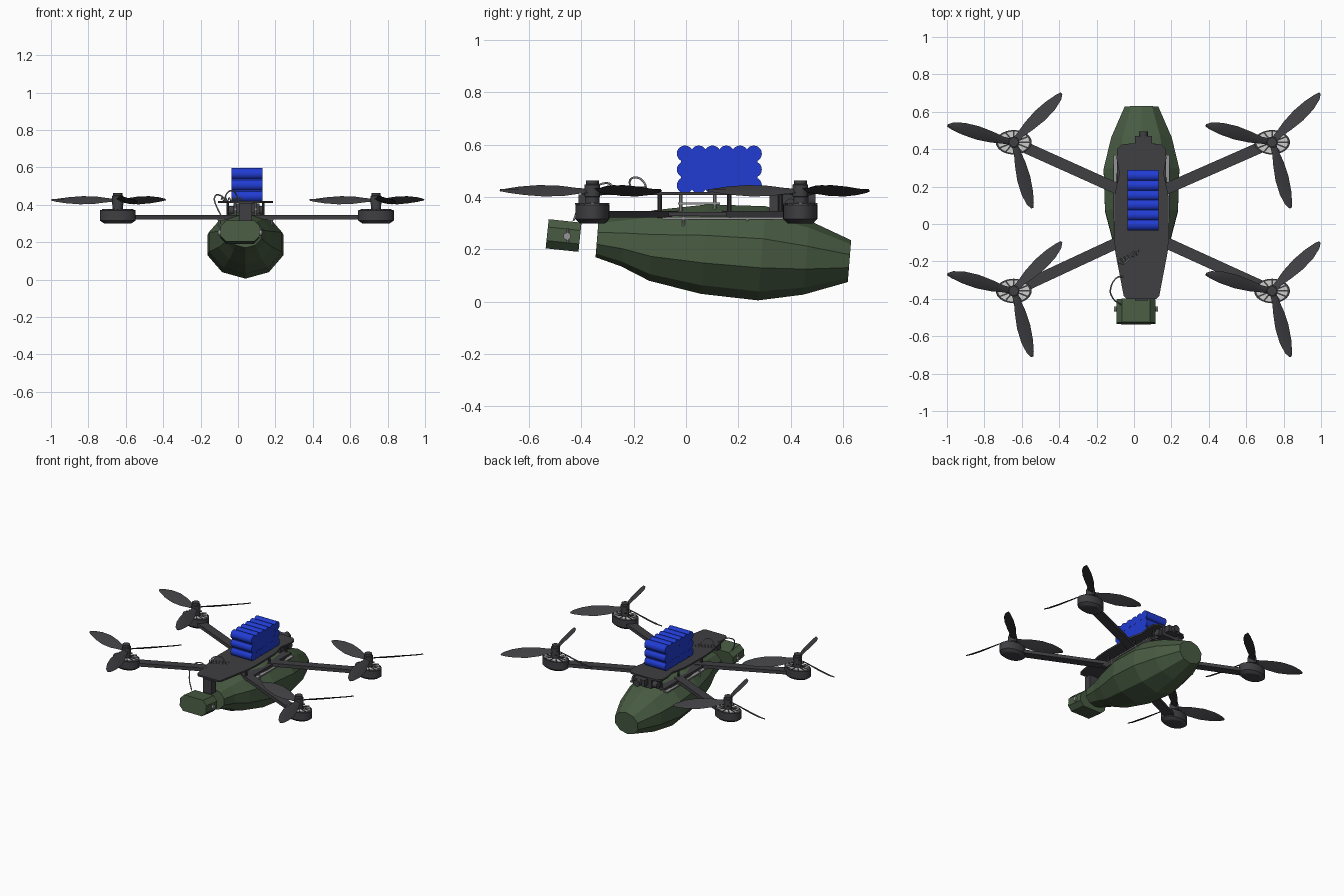
import bpy, bmesh, math
from mathutils import Vector, Matrix

if "Cube" in bpy.data.objects:
    bpy.data.objects.remove(bpy.data.objects["Cube"], do_unlink=True)

CX = 0.04  # centre line of the airframe


def material(name, rgb):
    m = bpy.data.materials.new(name)
    m.use_nodes = True
    m.diffuse_color = (*rgb, 1)
    m.node_tree.nodes["Principled BSDF"].inputs["Base Color"].default_value = (*rgb, 1)
    return m


GREEN = material("olive green", (0.065, 0.105, 0.055))
DARK = material("dark carbon", (0.05, 0.049, 0.055))
BLUE = material("battery blue", (0.015, 0.045, 0.65))
GREY = material("metal grey", (0.3, 0.3, 0.31))
WHITE = material("coil white", (0.62, 0.62, 0.6))


def finish(name, bm, mat, smooth=False):
    bmesh.ops.recalc_face_normals(bm, faces=bm.faces)
    me = bpy.data.meshes.new(name)
    bm.to_mesh(me)
    bm.free()
    me.materials.append(mat)
    ob = bpy.data.objects.new(name, me)
    bpy.context.collection.objects.link(ob)
    if smooth:
        bpy.ops.object.select_all(action='DESELECT')
        ob.select_set(True)
        bpy.context.view_layer.objects.active = ob
        bpy.ops.object.shade_smooth_by_angle(angle=math.radians(35))
    return ob


def loft(name, rings, mat, smooth=False):
    """Bridge rings of points and cap both ends."""
    bm = bmesh.new()
    loops = [[bm.verts.new(p) for p in r] for r in rings]
    n = len(loops[0])
    for a, b in zip(loops, loops[1:]):
        for i in range(n):
            j = (i + 1) % n
            bm.faces.new((a[i], a[j], b[j], b[i]))
    bm.faces.new(loops[0])
    bm.faces.new(loops[-1])
    return finish(name, bm, mat, smooth)


def box(name, centre, size, mat, turn=0.0):
    bm = bmesh.new()
    m = Matrix.Translation(centre) @ Matrix.Rotation(turn, 4, 'Z') @ Matrix.Diagonal((*size, 1))
    bmesh.ops.create_cube(bm, size=1, matrix=m)
    return finish(name, bm, mat)


def turned(name, x, y, profile, mat, ry=1.0, sides=24):
    """Upright turned part from (radius, height) pairs, squashed in y by ry."""
    angles = [2 * math.pi * i / sides for i in range(sides)]
    rings = [[(x + r * math.cos(a), y + ry * r * math.sin(a), z) for a in angles]
             for r, z in profile]
    return loft(name, rings, mat, True)


def rod(name, a, b, r, mat, sides=16):
    a, b = Vector(a), Vector(b)
    d = b - a
    bm = bmesh.new()
    m = Matrix.Translation((a + b) / 2) @ d.to_track_quat('Z', 'Y').to_matrix().to_4x4()
    bmesh.ops.create_cone(bm, cap_ends=True, segments=sides, radius1=r, radius2=r,
                          depth=d.length, matrix=m)
    return finish(name, bm, mat, True)


def cable(name, points, mat, r=0.004):
    cu = bpy.data.curves.new(name, 'CURVE')
    cu.dimensions = '3D'
    cu.bevel_depth = r
    cu.bevel_resolution = 1
    cu.resolution_u = 6
    s = cu.splines.new('BEZIER')
    s.bezier_points.add(len(points) - 1)
    for bp, p in zip(s.bezier_points, points):
        bp.co = p
        bp.handle_left_type = bp.handle_right_type = 'AUTO'
    cu.materials.append(mat)
    bpy.context.collection.objects.link(bpy.data.objects.new(name, cu))


# Ten sided payload body: y, bottom, top, horizontal radius
stations = [(-0.34, 0.17, 0.315, 0.09), (-0.24, 0.135, 0.33, 0.11), (-0.13, 0.08, 0.35, 0.15),
            (0.07, 0.03, 0.372, 0.205), (0.29, 0.005, 0.365, 0.213),
            (0.46, 0.027, 0.31, 0.17), (0.625, 0.075, 0.235, 0.095)]
rings = []
for y, lo, hi, rx in stations:
    zc, rz = (lo + hi) / 2, (hi - lo) / 2
    ring = []
    for i in range(10):
        a = math.pi * i / 5
        dz = rz * math.cos(a)
        ring.append((CX + rx * math.sin(a), y + 0.08 * dz, zc + dz))
    rings.append(ring)
loft("payload_body", rings, GREEN)

# Nose block with chamfered corners, pitched slightly down at the rear
half, tall, cut = 0.105, 0.056, 0.03
corner = [(half, tall - cut), (half - cut, tall), (cut - half, tall), (-half, tall - cut),
          (-half, cut - tall), (cut - half, -tall), (half - cut, -tall), (half, cut - tall)]
nose = loft("nose_block", [[(x, y, z) for x, z in corner] for y in (-0.063, 0.063)], GREEN)
nose.location = (0.011, -0.468, 0.253)
nose.rotation_euler.x = math.radians(-6)
for s in (-1, 1):
    rod("nose_pin", (0.011 + s * 0.1, -0.455, 0.25), (0.011 + s * 0.117, -0.455, 0.25), 0.014, GREY)
    rod("nose_clip", (0.011 + s * 0.108, -0.452, 0.225), (0.011 + s * 0.108, -0.452, 0.28), 0.005, GREY, 8)
box("nose_bracket", (CX, -0.385, 0.36), (0.07, 0.05, 0.1), DARK)

# Top deck: half outline mirrored about the centre line
outline = [(0.08, -0.4), (0.095, -0.385), (0.14, -0.15), (0.147, -0.06), (0.143, 0.16),
           (0.118, 0.27), (0.133, 0.35), (0.13, 0.4), (0.105, 0.425), (0.06, 0.43)]
outline = outline + [(-x, y) for x, y in reversed(outline)]
loft("top_deck", [[(CX + x, y, z) for x, y in outline] for z in (0.408, 0.42)], DARK)

# Lower frame, side rails, standoffs and bolts
box("lower_plate", (CX, 0.14, 0.335), (0.26, 0.46, 0.016), DARK)
for s in (-1, 1):
    box("side_rail", (CX + s * 0.135, 0.14, 0.319), (0.03, 0.46, 0.008), GREY)
    box("deck_rail", (CX + s * 0.055, 0.05, 0.376), (0.012, 0.16, 0.008), GREY)
    for y in (-0.1, 0.165, 0.36):
        rod("standoff", (CX + s * 0.095, y, 0.32), (CX + s * 0.095, y, 0.41), 0.008, DARK, 10)
    for y in (-0.01, 0.235):
        rod("frame_bolt", (CX + s * 0.14, y, 0.285), (CX + s * 0.14, y, 0.33), 0.006, GREY, 8)
    for y in (-0.02, 0.11):
        rod("deck_screw", (CX + s * 0.055, y, 0.345), (CX + s * 0.055, y, 0.408), 0.006, GREY, 8)

# Rear camera under the deck
box("rear_camera", (CX + 0.005, 0.375, 0.376), (0.14, 0.11, 0.062), DARK)
box("rear_camera_head", (CX + 0.01, 0.445, 0.39), (0.09, 0.05, 0.045), DARK)
rod("rear_lens", (CX + 0.01, 0.46, 0.39), (CX + 0.01, 0.495, 0.39), 0.024, DARK)
for s in (-1, 1):
    rod("camera_knob", (CX + s * 0.065, 0.4, 0.37), (CX + s * 0.1, 0.4, 0.37), 0.024, DARK)

# Battery: a ring of round cells around a core
cols, rows, r = 6, 3, 0.031
y0, y1, z0, z1 = -0.004, 0.259, 0.445, 0.566
for i in range(cols):
    for j in range(rows):
        if 0 < i < cols - 1 and 0 < j < rows - 1:
            continue
        y, z = y0 + (y1 - y0) * i / (cols - 1), z0 + (z1 - z0) * j / (rows - 1)
        rod("battery_cell", (-0.035, y, z), (0.131, y, z), r, BLUE, 20)
box("battery_core", (0.048, (y0 + y1) / 2, (z0 + z1) / 2), (0.164, y1 - y0 + 0.03, z1 - z0 + 0.03), BLUE)

# Propeller blade stations: distance, lower edge, upper edge, pitch
blade = [(0.0, 0.016, -0.016, 0.4), (0.06, 0.021, -0.017, 0.6), (0.12, 0.029, -0.03, 0.65),
         (0.2, 0.031, -0.042, 0.6), (0.28, 0.022, -0.042, 0.5), (0.34, 0.008, -0.03, 0.4),
         (0.366, -0.002, -0.014, 0.3)]


def propeller(x, y):
    for k in range(3):
        a = math.radians(47 + 120 * k)
        u, v = Vector((math.cos(a), math.sin(a), 0)), Vector((-math.sin(a), math.cos(a), 0))
        rings = []
        for d, front, back, pitch in blade:
            mid, ring = (front + back) / 2, []
            for w, dz in ((front, 0), (mid, 0.006), (back, 0), (mid, -0.002)):
                ring.append(Vector((x, y, 0.424 - (w - mid) * pitch + dz)) + u * d + v * w)
            rings.append(ring)
        loft("propeller_blade", rings, DARK, True)
    turned("propeller_hub", x, y, [(0.027, 0.37), (0.027, 0.4), (0.03, 0.402), (0.03, 0.447),
                                   (0.025, 0.449), (0.025, 0.464)], DARK)


# Four arms with oval motors and propellers
for mx in (-0.643, 0.738):
    for my, inner in ((0.437, 0.13), (-0.358, -0.04)):
        a, b = Vector((mx, my, 0.334)), Vector((CX, inner, 0.334))
        d = b - a
        box("arm", (a + b) / 2, (d.length, 0.06, 0.024), DARK, math.atan2(d.y, d.x))
        turned("motor_can", mx, my, [(0.07, 0.299), (0.076, 0.302), (0.096, 0.316),
                                     (0.096, 0.37), (0.09, 0.372)], DARK, 0.68, 32)
        turned("motor_coils", mx, my, [(0.084, 0.371), (0.084, 0.375)], WHITE, 0.68, 32)
        for k in range(12):
            t = math.pi * k / 6
            px, py = 0.055 * math.cos(t), 0.038 * math.sin(t)
            box("motor_spoke", (mx + px, my + py, 0.375), (0.056, 0.008, 0.006), DARK, math.atan2(py, px))
        propeller(mx, my)

# Loose cables at the front
cable("nose_cable", [(-0.05, -0.28, 0.41), (-0.095, -0.29, 0.45), (-0.125, -0.345, 0.44),
                     (-0.11, -0.4, 0.38), (-0.07, -0.43, 0.31)], GREY)
cable("deck_cable", [(0.0, -0.15, 0.42), (-0.01, -0.16, 0.455), (-0.03, -0.19, 0.475),
                     (-0.06, -0.215, 0.46), (-0.07, -0.2, 0.415)], GREY)
coil = []
for i in range(25):
    t = i / 24
    coil.append((-0.09 + 0.115 * t, -0.205 + 0.055 * t + 0.01 * math.cos(i * math.pi / 2),
                 0.428 + 0.01 * math.sin(i * math.pi / 2)))
cable("coiled_lead", coil, GREY, 0.003)
